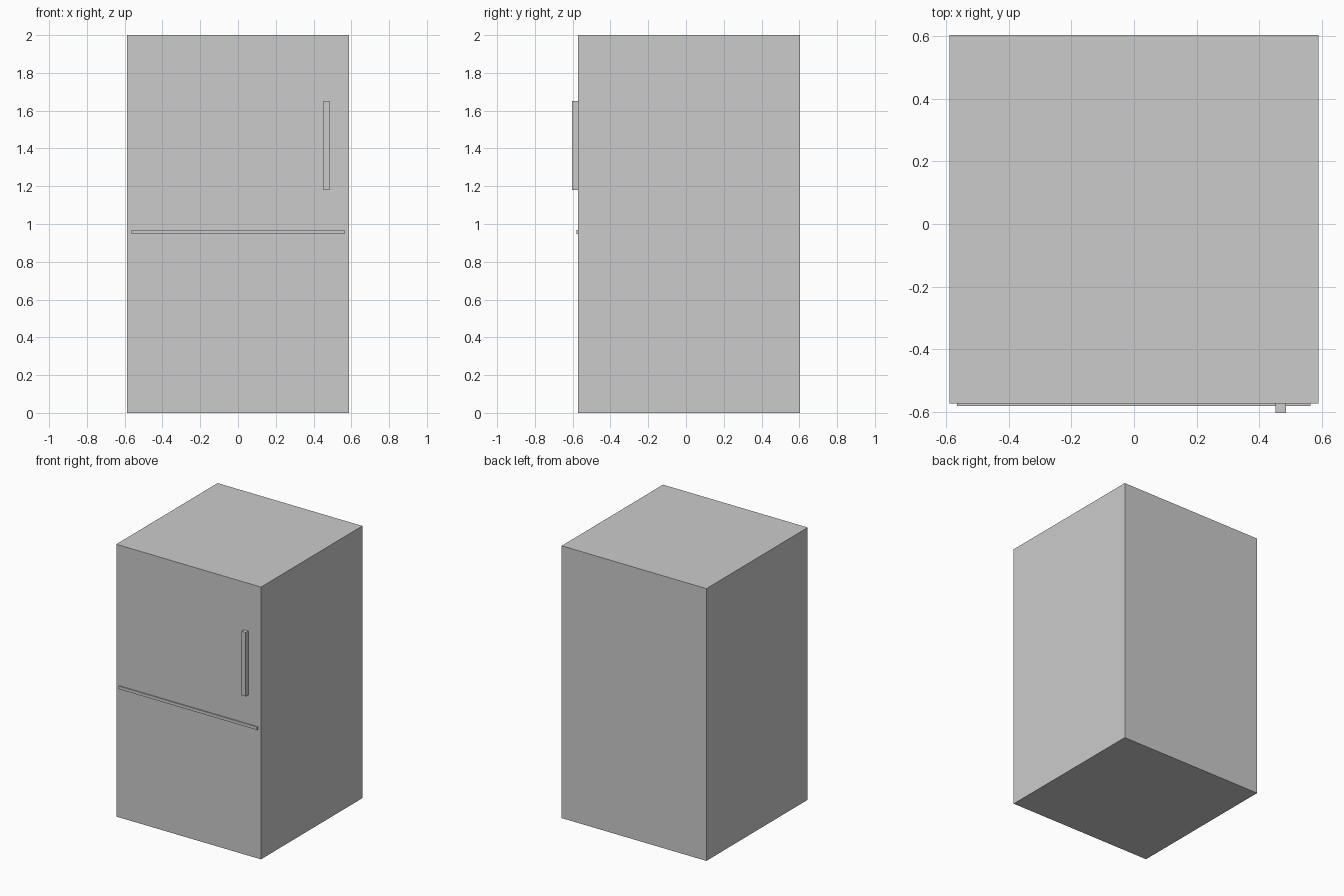
import bpy

if "Cube" in bpy.data.objects:
    bpy.data.objects.remove(bpy.data.objects["Cube"])

# One flat grey for the whole appliance
grey = bpy.data.materials.new("light_grey")
grey.diffuse_color = (0.6, 0.6, 0.6, 1)
grey.use_nodes = True
grey.node_tree.nodes["Principled BSDF"].inputs["Base Color"].default_value = grey.diffuse_color


def box(name, low, high):
    """Add a box spanning two opposite corners."""
    centre = [(a + b) / 2 for a, b in zip(low, high)]
    bpy.ops.mesh.primitive_cube_add(size=1, location=centre)
    part = bpy.context.object
    part.name = name
    part.scale = [b - a for a, b in zip(low, high)]
    bpy.ops.object.transform_apply(location=False, rotation=False, scale=True)
    part.data.materials.append(grey)
    return part


FRONT = -0.573

# Cabinet
box("cabinet", (-0.588, FRONT, 0), (0.588, 0.603, 2))
# Raised strip dividing the upper and lower doors
box("door_divider", (-0.565, FRONT - 0.008, 0.946), (0.563, FRONT, 0.968))
# Upright door handle
box("door_handle", (0.452, FRONT - 0.03, 1.18), (0.485, FRONT, 1.65))
